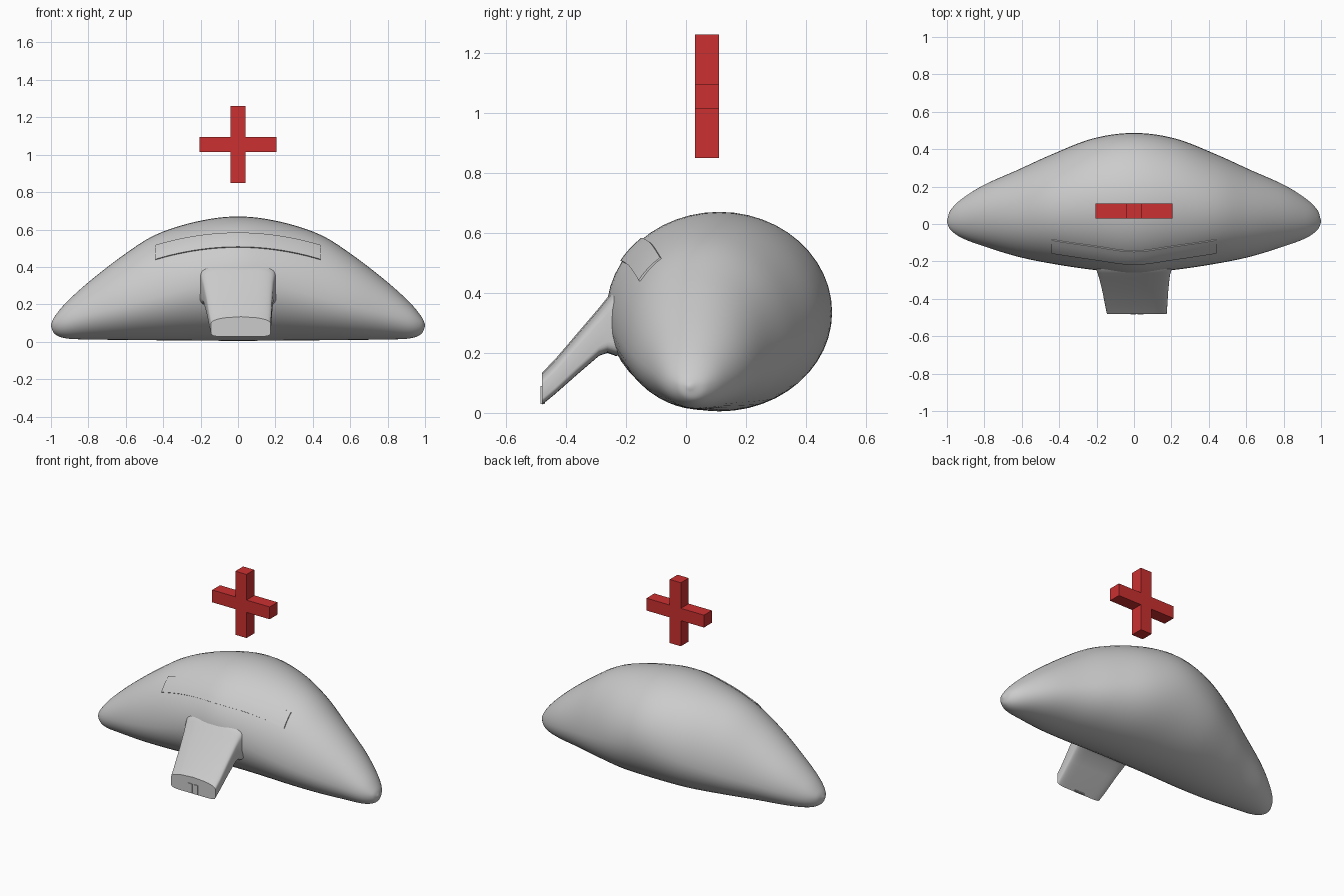
import bpy, math
from mathutils import Vector

if "Cube" in bpy.data.objects:
    bpy.data.objects.remove(bpy.data.objects["Cube"])


def make(name, verts, faces, smooth=None):
    me = bpy.data.meshes.new(name)
    me.from_pydata([tuple(v) for v in verts], [], faces)
    me.validate()
    ob = bpy.data.objects.new(name, me)
    bpy.context.collection.objects.link(ob)
    bpy.ops.object.select_all(action='DESELECT')
    ob.select_set(True)
    bpy.context.view_layer.objects.active = ob
    bpy.ops.object.mode_set(mode='EDIT')
    bpy.ops.mesh.select_all(action='SELECT')
    bpy.ops.mesh.normals_make_consistent(inside=False)
    bpy.ops.object.mode_set(mode='OBJECT')
    if smooth:
        bpy.ops.object.shade_smooth_by_angle(angle=math.radians(smooth))
    return ob


def loft(name, rings, smooth):
    n = len(rings[0])
    verts = [v for r in rings for v in r]
    faces = [(i * n + j, i * n + (j + 1) % n, (i + 1) * n + (j + 1) % n, (i + 1) * n + j)
             for i in range(len(rings) - 1) for j in range(n)]
    faces += [tuple(range(n)), tuple(range(len(verts) - n, len(verts)))]
    return make(name, verts, faces, smooth)


def spline(rows, steps):
    # Catmull-Rom through rows; the first row is a symmetry plane in column 0
    pts = [Vector(r) for r in rows]
    first = pts[1].copy()
    first[0] = -first[0]
    p = [first] + pts + [2 * pts[-1] - pts[-2]]
    out = []
    for i in range(1, len(p) - 2):
        a, b, c, d = p[i - 1:i + 3]
        for s in range(steps):
            t = s / steps
            out.append(0.5 * (2 * b + (c - a) * t + (2 * a - 5 * b + 4 * c - d) * t * t
                              + (3 * b - a - 3 * c + d) * t ** 3))
    return out + [pts[-1]]


# Body stations: x, front y, back y, bottom z, widest z, top z
half = spline([
    (0, -.265, .487, .005, .335, .67),
    (.22, -.245, .457, .006, .295, .643),
    (.44, -.212, .372, .008, .235, .572),
    (.62, -.175, .290, .010, .190, .458),
    (.80, -.120, .210, .012, .145, .318),
    (.92, -.075, .135, .018, .110, .208),
    (.98, -.032, .075, .042, .095, .135),
    (1.0, .008, .018, .083, .088, .093)], 6)


def section(row, sign, n=48):
    x, f, b, lo, mid, hi = row
    ring = []
    for k in range(n):
        a = 2 * math.pi * k / n
        s = math.sin(a)
        ring.append((sign * x, (f + b) / 2 + (b - f) / 2 * math.cos(a),
                     mid + s * (hi - mid if s > 0 else mid - lo)))
    return ring


loft("body", [section(r, -1) for r in reversed(half[1:])] + [section(r, 1) for r in half], 60)


def front_y(x, z):
    # Front surface of the upper body at a given x and z
    x = abs(x)
    for a, b in zip(half, half[1:]):
        if a[0] <= x <= b[0]:
            r = a.lerp(b, (x - a[0]) / (b[0] - a[0]))
            v = min(1, (z - r[4]) / (r[5] - r[4]))
            return (r[1] + r[2]) / 2 - (r[2] - r[1]) / 2 * math.sqrt(1 - v * v)


# Curved raised panel on the upper front
rings = []
for i in range(25):
    x = -.44 + .88 * i / 24
    low = .508 - .066 * (x / .44) ** 2
    outer = [(x, front_y(x, low + .076 * k / 4) - .008, low + .076 * k / 4) for k in range(5)]
    inner = [(x, y + .03, z - .02) for _, y, z in reversed(outer)]
    rings.append(outer + inner)
loft("front_panel", rings, 30)

# Sloping chute: y, bottom z, top z, half width, x offset
rings = []
for y, lo, hi, w, cx in [(-.48, .027, .134, .16, .015), (-.437, .062, .178, .166, .012),
                         (-.36, .13, .268, .176, .007), (-.29, .19, .35, .188, .002),
                         (-.262, .2, .385, .195, 0), (-.235, .19, .415, .205, 0),
                         (-.1, .2, .47, .22, 0)]:
    ring = []
    for k in range(48):
        a = 2 * math.pi * k / 48
        c, s = math.cos(a), math.sin(a)
        u = math.copysign(abs(c) ** .3, c)
        v = math.copysign(abs(s) ** .3, s)
        z = (lo + hi) / 2 + v * (hi - lo) / 2
        z -= .02 * u * u * (v + 1) / 2      # arched top
        ring.append((cx + u * w, y, z))
    rings.append(ring)
loft("chute", rings, 40)


def prism(name, outline, y0, y1):
    return loft(name, [[(x, y, z) for x, z in outline] for y in (y0, y1)], None)


# Pair of small tabs on the chute mouth
for name, x0, x1 in (("left_tab", -.02, .011), ("right_tab", .019, .05)):
    prism(name, [(x0, .03), (x1, .03), (x1, .09), (x0, .09)], -.485, -.47)

# Floating red cross
a, b, zc = .04, .206, 1.055
quarter = [(b, -a), (b, a), (a, a)]
outline = []
for q in range(4):
    for x, z in quarter:
        for _ in range(q):
            x, z = -z, x
        outline.append((x, zc + z))
cross = prism("red_cross", outline, .03, .11)
red = bpy.data.materials.new("red")
red.diffuse_color = (.6, .03, .03, 1)
red.use_nodes = True
red.node_tree.nodes["Principled BSDF"].inputs["Base Color"].default_value = red.diffuse_color
cross.data.materials.append(red)
